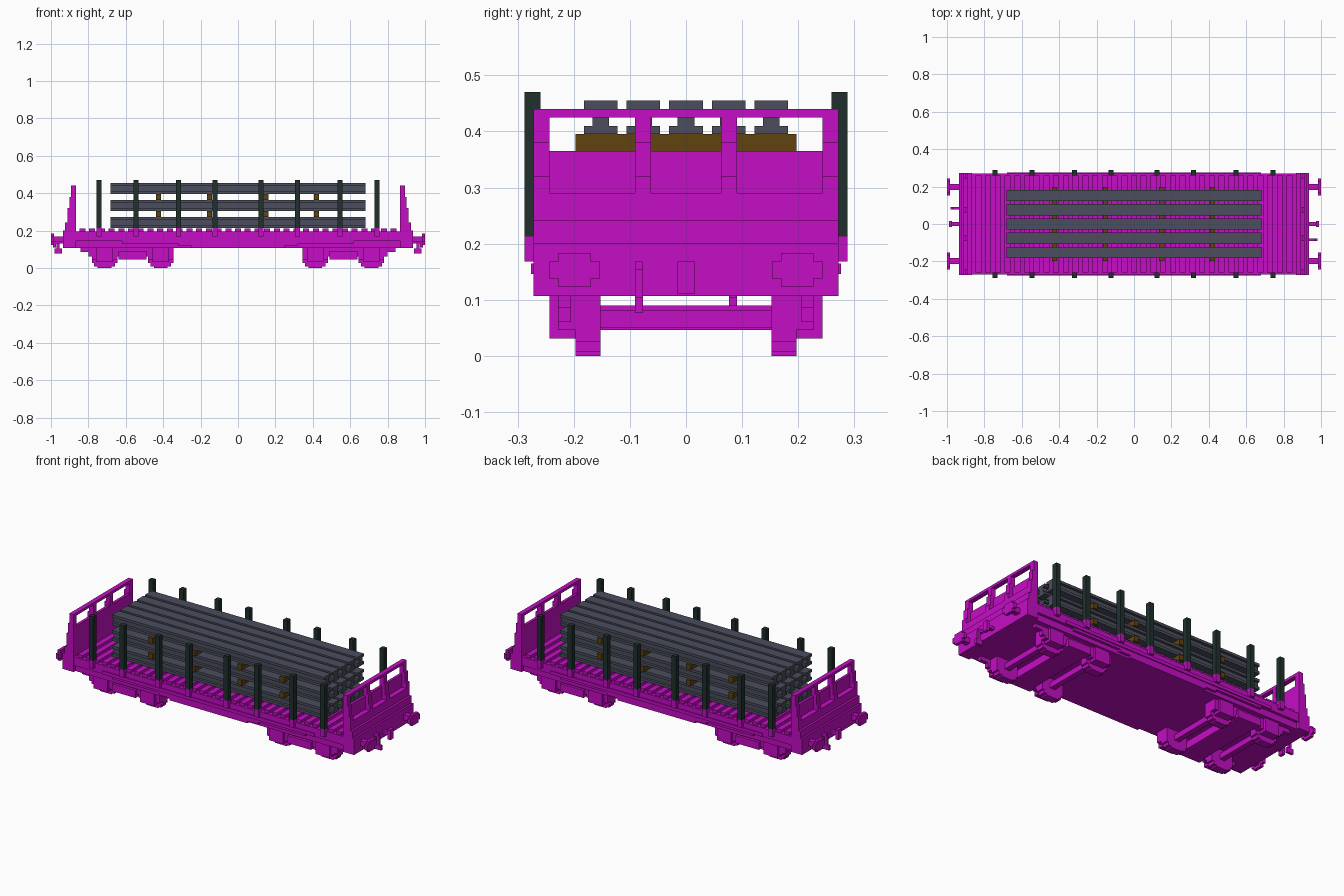
import bpy, bmesh

old = bpy.data.objects.get("Cube")
if old:
    bpy.data.objects.remove(old, do_unlink=True)


def material(name, rgb):
    m = bpy.data.materials.new(name)
    m.use_nodes = True
    m.diffuse_color = (*rgb, 1)
    m.node_tree.nodes["Principled BSDF"].inputs["Base Color"].default_value = (*rgb, 1)
    return m


MAGENTA = material("magenta", (0.56, 0.004, 0.56))
SLATE = material("slate_grey", (0.07, 0.077, 0.11))
BROWN = material("brown", (0.117, 0.054, 0.005))
DARK = material("dark_green", (0.014, 0.03, 0.027))


def boxes(name, mat, ranges):
    """One object from boxes given as (x0, x1, y0, y1, z0, z1)."""
    bm = bmesh.new()
    for x0, x1, y0, y1, z0, z1 in ranges:
        v = bmesh.ops.create_cube(bm, size=1)["verts"]
        bmesh.ops.scale(bm, vec=(x1 - x0, y1 - y0, z1 - z0), verts=v)
        bmesh.ops.translate(bm, vec=((x0 + x1) / 2, (y0 + y1) / 2, (z0 + z1) / 2), verts=v)
    me = bpy.data.meshes.new(name)
    bm.to_mesh(me)
    bm.free()
    me.materials.append(mat)
    ob = bpy.data.objects.new(name, me)
    bpy.context.collection.objects.link(ob)
    return ob


def turn(ranges):
    """Half turn about z."""
    return [(-x1, -x0, -y1, -y0, z0, z1) for x0, x1, y0, y1, z0, z1 in ranges]


def flip_y(ranges):
    return [(x0, x1, -y1, -y0, z0, z1) for x0, x1, y0, y1, z0, z1 in ranges]


def shift(ranges, dx):
    return [(x0 + dx, x1 + dx, *rest) for x0, x1, *rest in ranges]


# Floor, underframe and crosswise planks
boxes("deck_floor", MAGENTA, [(-0.93, 0.93, -0.27, 0.27, 0.145, 0.195)])
boxes("underframe", MAGENTA, [(-0.91, 0.91, -0.255, 0.255, 0.107, 0.145)])
boxes("deck_planks", MAGENTA,
      [(i * 0.052 - 0.016, i * 0.052 + 0.016, -0.26, 0.26, 0.195, 0.211) for i in range(-16, 17)])

# Stepped truss plates along both sides
truss = [(-0.25, 0.25, 0.25, 0.27, 0.107, 0.122),
         (-0.32, 0.32, 0.25, 0.27, 0.120, 0.134),
         (-0.62, 0.62, 0.25, 0.27, 0.132, 0.146),
         (-0.68, 0.68, 0.265, 0.276, 0.146, 0.165)]
boxes("side_truss", MAGENTA, truss + flip_y(truss))

# Stakes in their sockets
stake_x = [s * x for x in (0.123, 0.318, 0.545, 0.743) for s in (-1, 1)]
sockets = [(x - 0.014, x + 0.014, 0.259, 0.288, 0.168, 0.213) for x in stake_x]
stakes = [(x - 0.014, x + 0.014, 0.259, 0.288, 0.213, 0.470) for x in stake_x]
boxes("stake_sockets", MAGENTA, sockets + flip_y(sockets))
boxes("stakes", DARK, stakes + flip_y(stakes))

# End walls: beam, lower wall, thin panel, stepped posts and top rail
wall = [(0.866, 0.936, -0.272, 0.272, 0.107, 0.200),
        (0.866, 0.925, -0.272, 0.272, 0.200, 0.242),
        (0.866, 0.912, -0.272, 0.272, 0.242, 0.290),
        (0.866, 0.882, -0.272, 0.272, 0.290, 0.365),
        (0.866, 0.893, -0.272, 0.272, 0.425, 0.440)]
for y0, y1 in ((-0.272, -0.243), (-0.091, -0.062), (0.062, 0.091), (0.243, 0.272)):
    wall += [(0.866, 0.912, y0, y1, 0.290, 0.320),
             (0.866, 0.902, y0, y1, 0.320, 0.380),
             (0.866, 0.893, y0, y1, 0.380, 0.425)]

# Buffers, coupling hook and brake hose
buffer = [(0.93, 0.985, 0.183, 0.213, 0.138, 0.168),
          (0.983, 1.0, 0.169, 0.227, 0.123, 0.183),
          (0.983, 1.0, 0.153, 0.243, 0.138, 0.168)]
hook = [(0.93, 0.985, -0.010, 0.010, 0.132, 0.148),
        (0.972, 0.990, -0.015, 0.015, 0.110, 0.168)]
hose = [(0.93, 0.965, -0.091, -0.077, 0.150, 0.168),
        (0.955, 0.970, -0.091, -0.077, 0.090, 0.155),
        (0.940, 0.982, -0.091, -0.077, 0.076, 0.104)]
for side, f in (("left", lambda r: r), ("right", turn)):
    boxes(side + "_end_wall", MAGENTA, f(wall))
    boxes(side + "_buffers", MAGENTA, f(buffer + flip_y(buffer)))
    boxes(side + "_coupling_hook", MAGENTA, f(hook))
    boxes(side + "_brake_hose", MAGENTA, f(hose))

# Bogies: side frames, springs, axle boxes, wheels, axles and bolster
frame = [(-0.20, 0.20, 0.197, 0.228, 0.062, 0.107),
         (-0.075, 0.075, 0.197, 0.243, 0.046, 0.090),
         (0.20, 0.28, 0.205, 0.228, 0.085, 0.107),
         (0.205, 0.235, 0.205, 0.228, 0.060, 0.088)]
wheels, axles = [], [(-0.065, 0.065, -0.20, 0.20, 0.046, 0.090)]
for x in (-0.15, 0.15):
    frame += [(x - 0.068, x + 0.068, 0.197, 0.228, 0.046, 0.107),
              (x - 0.045, x + 0.045, 0.197, 0.243, 0.031, 0.107)]
    wheels += [(x - 0.037, x + 0.037, 0.152, 0.197, 0.0, 0.107),
               (x - 0.056, x + 0.056, 0.152, 0.197, 0.008, 0.107),
               (x - 0.068, x + 0.068, 0.152, 0.197, 0.026, 0.107)]
    axles.append((x - 0.016, x + 0.016, -0.2, 0.2, 0.050, 0.082))
for side, f in (("left", lambda r: r), ("right", turn)):
    for part, r in (("bogie_frame", frame + flip_y(frame)),
                    ("wheels", wheels + flip_y(wheels)), ("axles", axles)):
        boxes(side + "_" + part, MAGENTA, f(shift(r, 0.563)))

# Load: three layers of five rails, with crosswise spacers between
for n, z in enumerate((0.213, 0.304, 0.395)):
    rails = []
    for k in range(-2, 3):
        y = k * 0.076
        rails += [(-0.682, 0.682, y - 0.030, y + 0.030, z, z + 0.015),
                  (-0.682, 0.682, y - 0.015, y + 0.015, z + 0.015, z + 0.045),
                  (-0.682, 0.682, y - 0.030, y + 0.030, z + 0.045, z + 0.060)]
    boxes(f"rail_layer_{n + 1}", SLATE, rails)
boxes("rail_spacers", BROWN,
      [(x - 0.014, x + 0.014, -0.197, 0.197, z, z + 0.031)
       for x in (-0.425, -0.152, 0.148, 0.42) for z in (0.273, 0.364)])
